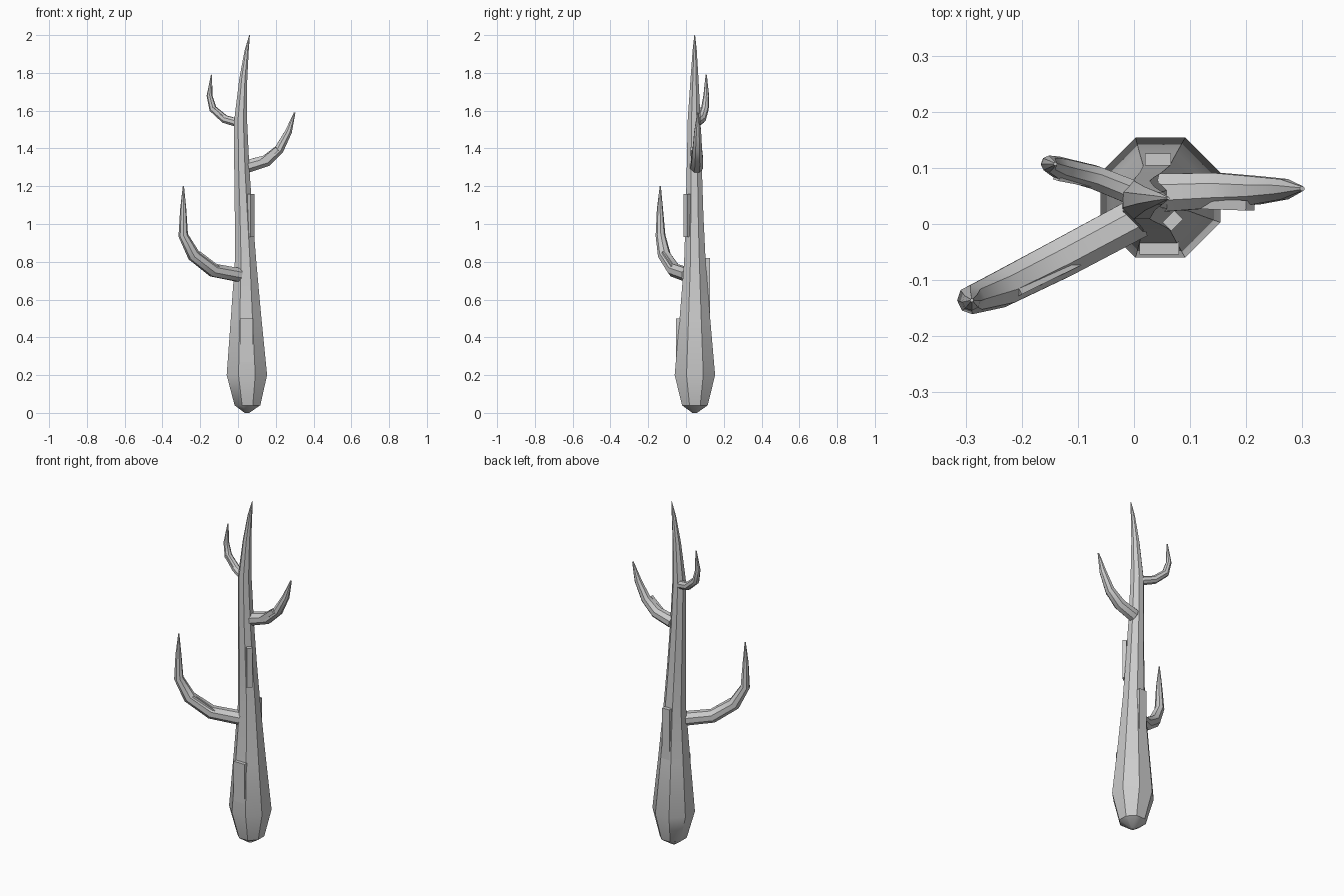
import bpy, bmesh, math
from mathutils import Vector, Matrix

if "Cube" in bpy.data.objects:
    bpy.data.objects.remove(bpy.data.objects["Cube"])


def finish(name, bm, angle=40):
    bmesh.ops.recalc_face_normals(bm, faces=bm.faces)
    me = bpy.data.meshes.new(name)
    bm.to_mesh(me)
    bm.free()
    ob = bpy.data.objects.new(name, me)
    bpy.context.collection.objects.link(ob)
    bpy.ops.object.select_all(action='DESELECT')
    ob.select_set(True)
    bpy.context.view_layer.objects.active = ob
    if angle:
        bpy.ops.object.shade_smooth_by_angle(angle=math.radians(angle))
    return ob


def tube(name, path, level=False, sides=8):
    """Tapered tube through (x, y, z, half_width) stations."""
    bm = bmesh.new()
    pts = [Vector(p[:3]) for p in path]
    side = Vector((0, 1, 0))
    if not level:
        run = pts[-1] - pts[0]
        side = Vector((-run.y, run.x, 0)).normalized()
    rings = []
    for i, p in enumerate(pts):
        if level:
            t = Vector((0, 0, 1))
        else:
            a = (p - pts[i - 1]).normalized() if i else Vector()
            b = (pts[i + 1] - p).normalized() if i + 1 < len(pts) else Vector()
            t = (a + b).normalized()
        u = (side - t * side.dot(t)).normalized()
        v = t.cross(u)
        r = path[i][3] / math.cos(math.pi / sides)
        rings.append([bm.verts.new(p + r * (math.cos(k) * u + math.sin(k) * v))
                      for k in [(j + .5) * 2 * math.pi / sides for j in range(sides)]])
    for a, b in zip(rings, rings[1:]):
        for j in range(sides):
            k = (j + 1) % sides
            bm.faces.new((a[j], a[k], b[k], b[j]))
    bm.faces.new(rings[0])
    bm.faces.new(rings[-1])
    return finish(name, bm)


def slab(name, a, b, width, thick, out):
    """Bark plate running from a to b, thickness along 'out'."""
    a, b, out = Vector(a), Vector(b), Vector(out)
    t = (b - a).normalized()
    n = (out - t * out.dot(t)).normalized()
    m = Matrix((t.cross(n) * width, n * thick, t * (b - a).length)).transposed().to_4x4()
    bm = bmesh.new()
    bmesh.ops.create_cube(bm, size=1, matrix=Matrix.Translation((a + b) / 2) @ m)
    return finish(name, bm, 0)


# Trunk with swollen foot and leaning tip
tube("trunk", [
    (.047, .046, 0, .012), (.05, .047, .04, .068), (.047, .047, .2, .107),
    (.043, .047, .5, .081), (.04, .047, .8, .057), (.03, .045, 1.05, .047),
    (.02, .044, 1.3, .040), (.014, .043, 1.55, .034), (.028, .045, 1.77, .021),
    (.046, .046, 1.92, .011), (.061, .046, 2.0, .002)], level=True)

# Branches
tube("lower_left_branch", [
    (.005, .01, .73, .036), (-.13, -.062, .755, .035), (-.235, -.115, .835, .032),
    (-.290, -.135, .94, .024), (-.290, -.138, 1.08, .015), (-.289, -.136, 1.2, .003)])
tube("right_branch", [
    (.05, .056, 1.305, .034), (.15, .06, 1.335, .031), (.218, .06, 1.395, .025),
    (.268, .062, 1.49, .018), (.300, .063, 1.59, .004)])
tube("upper_left_branch", [
    (.0, .055, 1.535, .022), (-.07, .083, 1.555, .021), (-.133, .1, 1.61, .019),
    (-.151, .107, 1.68, .014), (-.140, .107, 1.79, .003)])

# Raised bark plates on the trunk
slab("front_bark_plate", (.045, -.042, .2), (.045, -.042, .5), .07, .024, (0, -1, 0))
slab("back_bark_plate", (.043, .115, .5), (.043, .115, .82), .046, .022, (0, 1, 0))
slab("side_bark_plate", (.069, .006, .93), (.069, .006, 1.16), .03, .022, (1, -1, 0))

# Raised bark plates on the branches
slab("lower_branch_plate", (-.085, -.058, .745), (-.212, -.120, .842), .03, .02, (.45, -.9, 0))
slab("right_branch_plate", (.12, .036, 1.325), (.207, .033, 1.398), .024, .018, (0, -1, 0))
slab("upper_branch_plate", (-.08, .073, 1.565), (-.138, .084, 1.613), .016, .012, (-.3, -.9, 0))
